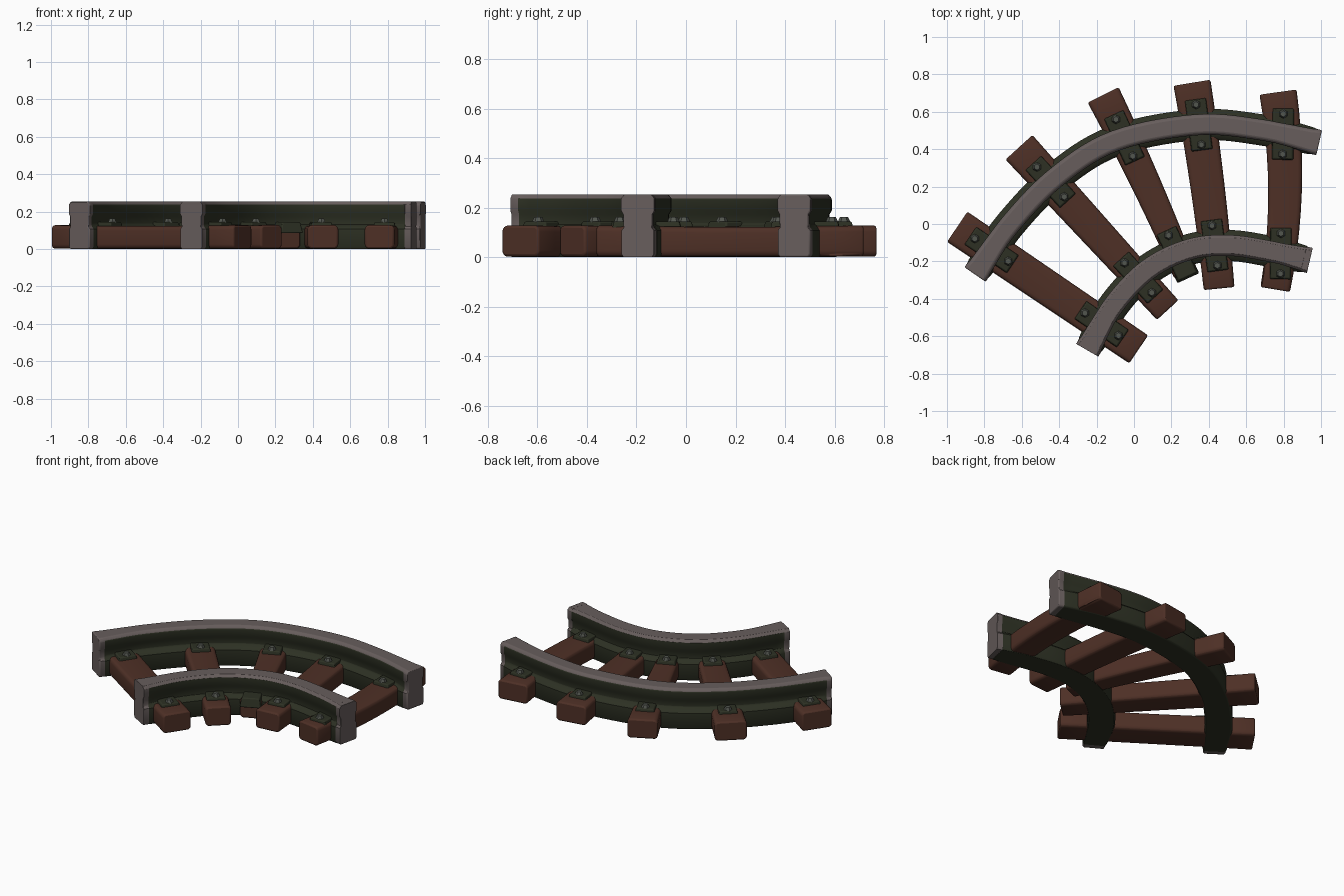
import bpy, bmesh, math
from mathutils import Vector
from mathutils.geometry import intersect_line_line_2d

if "Cube" in bpy.data.objects:
    bpy.data.objects.remove(bpy.data.objects["Cube"])


def material(name, rgb):
    m = bpy.data.materials.new(name)
    m.diffuse_color = (*rgb, 1)
    m.use_nodes = True
    m.node_tree.nodes["Principled BSDF"].inputs["Base Color"].default_value = m.diffuse_color
    return m


STEEL = material("worn steel", (0.135, 0.11, 0.107))
GREEN = material("dark green iron", (0.026, 0.030, 0.017))
WOOD = material("brown wood", (0.076, 0.029, 0.019))
BOLT = material("grey bolt", (0.085, 0.092, 0.078))


def finish(name, bm, mats, bevel=0.0, angle=35):
    bmesh.ops.recalc_face_normals(bm, faces=bm.faces)
    me = bpy.data.meshes.new(name)
    bm.to_mesh(me)
    bm.free()
    ob = bpy.data.objects.new(name, me)
    bpy.context.collection.objects.link(ob)
    for m in mats:
        me.materials.append(m)
    if bevel:
        b = ob.modifiers.new("soft edges", 'BEVEL')
        b.width, b.segments, b.limit_method = bevel, 2, 'ANGLE'
        b.angle_limit = math.radians(40)
    bpy.ops.object.select_all(action='DESELECT')
    ob.select_set(True)
    bpy.context.view_layer.objects.active = ob
    bpy.ops.object.shade_smooth_by_angle(angle=math.radians(angle))
    return ob


def sweep(path, section):
    """Loft section(t) = [(side, z)...] along a flat path; t runs 0..1."""
    bm = bmesh.new()
    n = len(path)
    rings = []
    for i, p in enumerate(path):
        d = (path[min(i + 1, n - 1)] - path[max(i - 1, 0)]).normalized()
        side = Vector((-d.y, d.x))
        rings.append([bm.verts.new((*(p + side * s), z)) for s, z in section(i / (n - 1))])
    k = len(rings[0])
    bands = []
    for a, b in zip(rings, rings[1:]):
        bands.append([bm.faces.new((a[j], a[(j + 1) % k], b[(j + 1) % k], b[j])) for j in range(k)])
    ends = [bm.faces.new(rings[0]), bm.faces.new(rings[-1])]
    return bm, bands, ends


def curve(points, steps=7):
    """Catmull-Rom curve with a short extra step at both ends."""
    p = [Vector(q) for q in points]
    p = [2 * p[0] - p[1]] + p + [2 * p[-1] - p[-2]]
    out = []
    for i in range(1, len(p) - 2):
        a, b, c, d = p[i - 1:i + 3]
        for j in range(steps):
            t = j / steps
            out.append(0.5 * (2 * b + (c - a) * t + (2 * a - 5 * b + 4 * c - d) * t * t
                              + (3 * b - a - 3 * c + d) * t ** 3))
    out.append(p[-2])
    out.insert(1, out[0] + (out[1] - out[0]).normalized() * 0.035)
    out.insert(-1, out[-1] + (out[-2] - out[-1]).normalized() * 0.035)
    return out


def rail_section(t):
    # head widens and foot narrows towards the rail ends
    e = max(0, 1 - min(t, 1 - t) / 0.13)
    head = 0.056 + 0.013 * e
    foot = 0.083 - 0.016 * e
    web = 0.046 + 0.014 * e
    half = [(foot - 0.008, 0.0), (foot, 0.012), (foot, 0.108), (foot - 0.01, 0.121),
            (web, 0.132), (web, 0.172), (head, 0.188), (head, 0.238), (head - 0.014, 0.254)]
    return half + [(-s, z) for s, z in reversed(half)]


# Rails
rails = {
    "outer_rail": curve([(-0.85, -0.27), (-0.66, 0.0), (-0.41, 0.255), (-0.1, 0.445),
                         (0.33, 0.53), (0.67, 0.505), (0.99, 0.435)]),
    "inner_rail": curve([(-0.25, -0.675), (-0.105, -0.43), (0.08, -0.24), (0.3, -0.135),
                         (0.51, -0.115), (0.72, -0.145), (0.94, -0.195)]),
}
for name, path in rails.items():
    bm, bands, ends = sweep(path, rail_section)
    for band in bands:
        for j, f in enumerate(band):
            f.material_index = 0 if j in (7, 8, 9) else 1      # worn running surface
    for f in ends + bands[0] + bands[-1]:
        f.material_index = 0                                    # worn rail ends
    finish(name, bm, [STEEL, GREEN], 0.006)

# Ties: outer end, inner end, outer width, inner width, sideways bow
ties = [((-0.945, -0.015), (0.025, -0.67), 0.195, 0.18, 0.0),
        ((-0.615, 0.41), (0.18, -0.46), 0.195, 0.155, 0.0),
        ((-0.165, 0.69), (0.275, -0.265), 0.185, 0.13, 0.01),
        ((0.31, 0.755), (0.455, -0.345), 0.2, 0.165, 0.01),
        ((0.77, 0.705), (0.755, -0.35), 0.2, 0.16, 0.045)]


def box(bm, centre, along, across, length, width, z0, z1, taper):
    """Box with a narrower top, aligned to a flat direction."""
    v = []
    for z, k in ((z0, 0), (z1, taper)):
        for a, b in ((-1, -1), (1, -1), (1, 1), (-1, 1)):
            q = centre + along * a * (length / 2 - k) + across * b * (width / 2 - k)
            v.append(bm.verts.new((q.x, q.y, z)))
    bm.faces.new(v[:4])
    bm.faces.new(v[4:])
    for i in range(4):
        j = (i + 1) % 4
        bm.faces.new((v[i], v[j], v[4 + j], v[4 + i]))


for n, (p0, p1, w0, w1, bow) in enumerate(ties, 1):
    a, b = Vector(p0), Vector(p1)
    d = (b - a).normalized()
    side = Vector((-d.y, d.x))
    path = [a.lerp(b, i / 10) + side * bow * 4 * (i / 10) * (1 - i / 10) for i in range(11)]

    def tie_section(t):
        h, c = (w0 + (w1 - w0) * t) / 2, 0.014
        top = 0.128 - 0.006 * math.sin(math.pi * t)
        return [(h - c, 0.002), (h, 0.002 + c), (h, top - c), (h - c, top),
                (c - h, top), (-h, top - c), (-h, 0.002 + c), (c - h, 0.002)]

    bm, bands, ends = sweep(path, tie_section)
    finish(f"wooden_tie_{n}", bm, [WOOD], 0.012, 50)

    # Clamp plate and bolts where this tie crosses each rail
    for name, rail in rails.items():
        hit = None
        for r0, r1 in zip(rail, rail[1:]):
            for t0, t1 in zip(path, path[1:]):
                hit = hit or intersect_line_line_2d(r0, r1, t0, t1)
        if not hit:
            continue
        hit = Vector(hit[:2])
        bm = bmesh.new()
        box(bm, hit, d, side, 0.29, 0.13, 0.085, 0.144, 0.012)
        finish(f"{name}_clamp_{n}", bm, [GREEN], 0.006)
        for s in (-1, 1):
            c = hit + d * s * 0.108
            if (c - a).dot(d) > (b - a).length - 0.03:
                continue
            bm = bmesh.new()
            bmesh.ops.create_cone(bm, cap_ends=True, segments=6, radius1=0.026, radius2=0.016, depth=0.022)
            bmesh.ops.translate(bm, verts=bm.verts, vec=(c.x, c.y, 0.152))
            finish(f"{name}_bolt_{n}_{'outer' if s < 0 else 'inner'}", bm, [BOLT])
